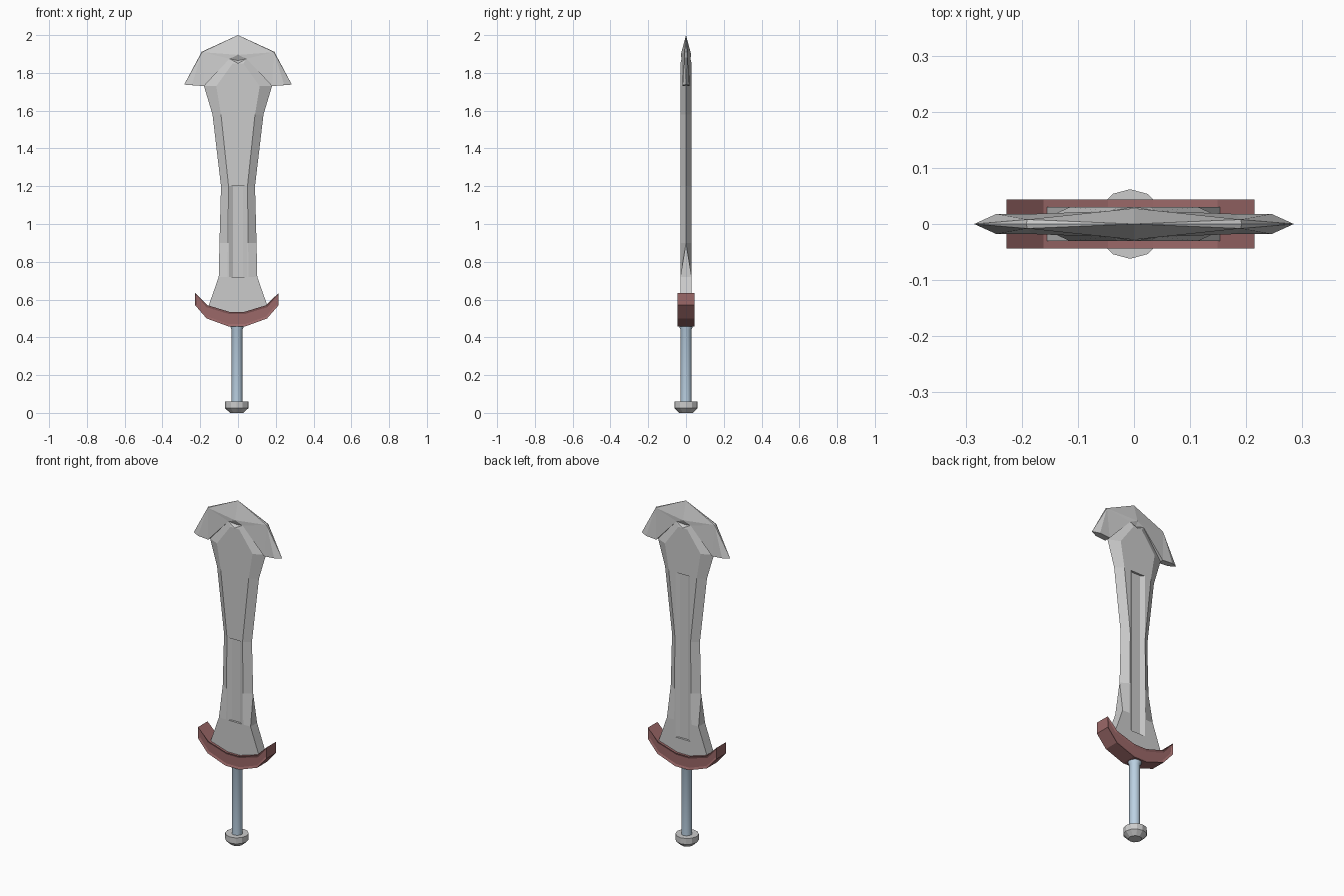
import bpy, bmesh, math

if "Cube" in bpy.data.objects:
    bpy.data.objects.remove(bpy.data.objects["Cube"])


def finish(name, bm, color=None):
    bmesh.ops.remove_doubles(bm, verts=bm.verts, dist=0.0004)
    bmesh.ops.recalc_face_normals(bm, faces=bm.faces)
    mesh = bpy.data.meshes.new(name)
    bm.to_mesh(mesh)
    bm.free()
    ob = bpy.data.objects.new(name, mesh)
    bpy.context.collection.objects.link(ob)
    if color:
        mat = bpy.data.materials.new(name + "_colour")
        mat.diffuse_color = (*color, 1)
        mat.use_nodes = True
        mat.node_tree.nodes["Principled BSDF"].inputs["Base Color"].default_value = mat.diffuse_color
        mesh.materials.append(mat)
    return ob


def lathe(name, profile, sides, x, color=None):
    bm = bmesh.new()
    rings = []
    for r, z in profile:
        rings.append([bm.verts.new((x + r * math.cos(2 * math.pi * i / sides),
                                    r * math.sin(2 * math.pi * i / sides), z))
                      for i in range(sides)])
    for a, b in zip(rings, rings[1:]):
        for i in range(sides):
            j = (i + 1) % sides
            bm.faces.new((a[i], a[j], b[j], b[i]))
    bm.faces.new(rings[0][::-1])
    bm.faces.new(rings[-1])
    return finish(name, bm, color)


# Blade: z, ridge x, edge x, edge half thickness
T = 0.03
ROWS = [(0.50, 0.055, 0.155, T), (0.62, 0.055, 0.137, T), (0.72, 0.055, 0.102, T),
        (0.90, 0.054, 0.098, 0), (1.20, 0.050, 0.090, 0), (1.58, 0.090, 0.135, 0),
        (1.73, 0.115, 0.180, 0)]


def blade_row(row, depth):
    z, ridge, edge, ey = row
    bend = 0.07 if z < 0.55 else 0
    cols = [(0, T - depth), (0.027, T - depth), (0.048, T), (ridge, T), (edge, ey), (edge, 0)]
    return [(x, y, z + bend * (x / 0.155) ** 2) for x, y in cols]


def blade_faces(groove_start, groove_end):
    """Faces of one quarter of the blade, with a fuller between two heights."""
    rows = []
    for row in ROWS:
        z = row[0]
        depths = [0.012 if groove_start < z < groove_end else 0]
        if z == groove_start:
            depths = [0, 0.012]
        elif z == groove_end:
            depths = [0.012, 0]
        rows += [blade_row(row, d) for d in depths]
    faces = []
    for a, b in zip(rows, rows[1:]):
        for i in range(5):
            faces.append((a[i], a[i + 1], b[i + 1], b[i]))
    # Flared head with wings
    top = rows[-1]
    edge = top[4]
    c2, r2, c3 = (0, T, 1.85), (0.028, T, 1.85), (0, 0.014, 1.865)
    v1, v2 = (0.18, 0.018, 1.73), (0.045, 0.023, 1.875)
    q, s, p = (0, 0.028, 1.895), (0.19, 0.008, 1.91), (0, 0, 2.0)
    s0, m = (0.192, 0, 1.912), (0.245, 0.018, 1.735)
    t = (0.285, 0, 1.738)
    faces += [(*top[:4], r2, c2), (top[3], edge, v2, r2), (edge, v1, v2),
              (c2, r2, v2), (c2, v2, c3), (c3, v2, q), (q, v2, s), (q, s, p), (s, s0, p),
              (v2, v1, s), (v1, m, s), (m, t, s), (t, s0, s), (edge, t, m, v1)]
    return faces


bm = bmesh.new()
for side, start, end in ((-1, 0.72, 1.20), (1, 0.62, 1.58)):
    for mirror in (-1, 1):
        for face in blade_faces(start, end):
            pts = []
            for x, y, z in face:
                co = (x * mirror, y * side, z)
                if co not in pts:
                    pts.append(co)
            if len(pts) > 2:
                bm.faces.new([bm.verts.new(co) for co in pts])
finish("blade", bm)

# Curved guard with recessed front and back panels
half = [(0.045, 0.458), (0.16, 0.50), (0.221, 0.57), (0.221, 0.635), (0.155, 0.57), (0.04, 0.535)]
outline = half + [(-x, z) for x, z in half[::-1]]
bm = bmesh.new()
front = bm.faces.new([bm.verts.new((x - 0.006, -0.044, z)) for x, z in outline])
back = bmesh.ops.extrude_face_region(bm, geom=[front], use_keep_orig=True)["geom"]
bmesh.ops.translate(bm, vec=(0, 0.088, 0),
                    verts=[g for g in back if isinstance(g, bmesh.types.BMVert)])
bmesh.ops.recalc_face_normals(bm, faces=bm.faces)
panels = [f for f in bm.faces if len(f.verts) == 12]
bmesh.ops.inset_individual(bm, faces=panels, thickness=0.012, depth=-0.005)
finish("guard", bm, (0.33, 0.14, 0.14))

# Grip with a small collar
grip = lathe("grip", [(0.029, 0.05), (0.029, 0.44), (0.037, 0.46), (0.037, 0.48)], 12, -0.005,
             (0.5, 0.64, 0.77))
bpy.context.view_layer.objects.active = grip
grip.select_set(True)
bpy.ops.object.shade_smooth_by_angle(angle=math.radians(35))

# Pommel
lathe("pommel", [(0.035, 0.0), (0.062, 0.025), (0.062, 0.06)], 12, -0.007)
